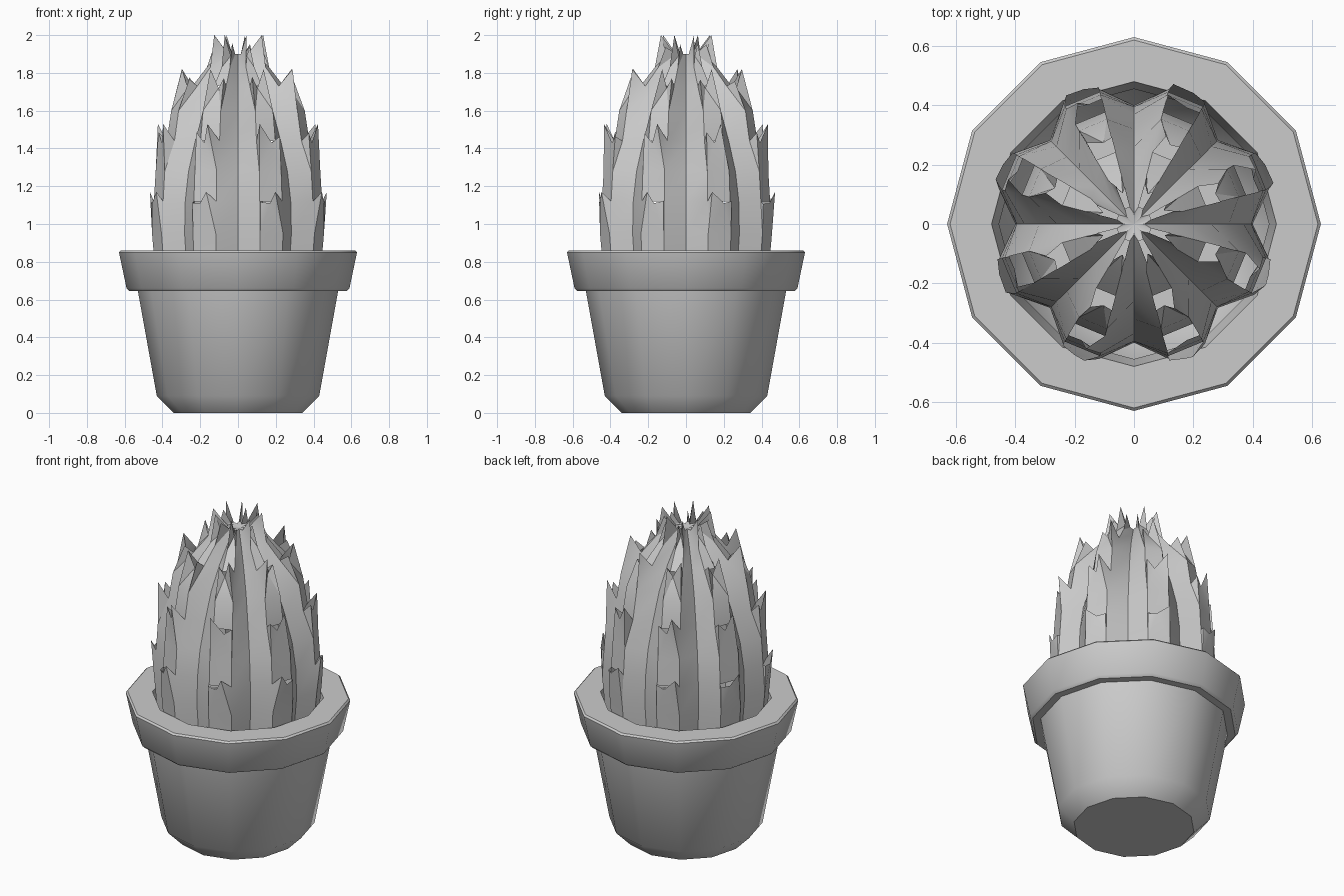
import bpy, bmesh, math, random

random.seed(4)
cube = bpy.data.objects.get("Cube")
if cube:
    bpy.data.objects.remove(cube, do_unlink=True)

grey = bpy.data.materials.new("plain_grey")
grey.use_nodes = True
COLOUR = (0.6, 0.6, 0.6, 1)
grey.diffuse_color = COLOUR
grey.node_tree.nodes["Principled BSDF"].inputs["Base Color"].default_value = COLOUR


def polar(radius, degrees, z):
    a = math.radians(degrees)
    return (radius * math.cos(a), radius * math.sin(a), z)


def finish(bm, name, smooth_angle):
    bmesh.ops.remove_doubles(bm, verts=bm.verts, dist=0.0005)
    mesh = bpy.data.meshes.new(name)
    bm.to_mesh(mesh)
    bm.free()
    mesh.materials.append(grey)
    obj = bpy.data.objects.new(name, mesh)
    bpy.context.collection.objects.link(obj)
    bpy.ops.object.select_all(action="DESELECT")
    obj.select_set(True)
    bpy.context.view_layer.objects.active = obj
    bpy.ops.object.shade_smooth_by_angle(angle=math.radians(smooth_angle))


# Twelve-sided pot: outer wall, overhanging rim and short inner wall
SIDES = 12
pot_profile = [(0.34, 0), (0.43, 0.09), (0.53, 0.645), (0.575, 0.645), (0.59, 0.66),
               (0.63, 0.85), (0.62, 0.86), (0.48, 0.86), (0.455, 0.72)]
bm = bmesh.new()
rings = [[bm.verts.new(polar(r, i * 360 / SIDES, z)) for i in range(SIDES)]
         for r, z in pot_profile]
bm.faces.new(rings[0][::-1])
for low, high in zip(rings, rings[1:]):
    for i in range(SIDES):
        j = (i + 1) % SIDES
        bm.faces.new((low[i], low[j], high[j], high[i]))
finish(bm, "pot", 35)

# Ribbed plant body: height, ridge radius, valley radius
RIBS = 8
STEP = 360 / RIBS
levels = [(0.72, 0.45, 0.38), (0.95, 0.47, 0.4), (1.12, 0.46, 0.395),
          (1.28, 0.45, 0.37), (1.44, 0.39, 0.32), (1.6, 0.365, 0.26),
          (1.73, 0.25, 0.18), (1.83, 0.17, 0.1), (1.9, 0.06, 0.035)]
# Spike tips closing each ridge tier: height, radius
tips = [(1.17, 0.49), (1.53, 0.45), (1.82, 0.315), (2.0, 0.14)]
HALF = 8

bm = bmesh.new()


def face(*points):
    bm.faces.new([bm.verts.new(p) for p in points])


for rib in range(RIBS):
    mid = (rib + 0.5) * STEP
    left = [polar(r, mid - HALF, z) for z, r, v in levels]
    right = [polar(r, mid + HALF, z) for z, r, v in levels]
    valley_l = [polar(v, mid - STEP / 2, z) for z, r, v in levels]
    valley_r = [polar(v, mid + STEP / 2, z) for z, r, v in levels]

    # Sloping flanks of the rib
    for i in range(len(levels) - 1):
        face(valley_l[i], left[i], left[i + 1], valley_l[i + 1])
        face(right[i], valley_r[i], valley_r[i + 1], right[i + 1])

    # Crown where the ribs meet
    crown = (0, 0, 1.89)
    face(valley_l[-1], left[-1], crown)
    face(left[-1], right[-1], crown)
    face(right[-1], valley_r[-1], crown)

    # Ridge panels, each flaring into a tall and a short spike
    for t, (tip_z, tip_r) in enumerate(tips):
        a, b, c = 2 * t, 2 * t + 1, 2 * t + 2
        end_z, end_r = levels[c][:2]
        side = random.choice((-1, 1))
        drop = random.uniform(0.04, 0.07)
        tall = polar(tip_r, mid + side * random.uniform(1, HALF), tip_z)
        short = polar(tip_r - 0.015, mid - side * HALF, tip_z - drop)
        notch = polar((tip_r + end_r) / 2 + 0.01, mid - side * 2, end_z - 0.01)
        tip_l, tip_right = (tall, short) if side < 0 else (short, tall)
        face(left[a], right[a], right[b], left[b])
        face(left[b], right[b], notch)
        face(left[b], notch, tip_l)
        face(left[b], tip_l, left[c])
        face(right[b], tip_right, notch)
        face(right[b], right[c], tip_right)
finish(bm, "ribbed_plant", 30)
